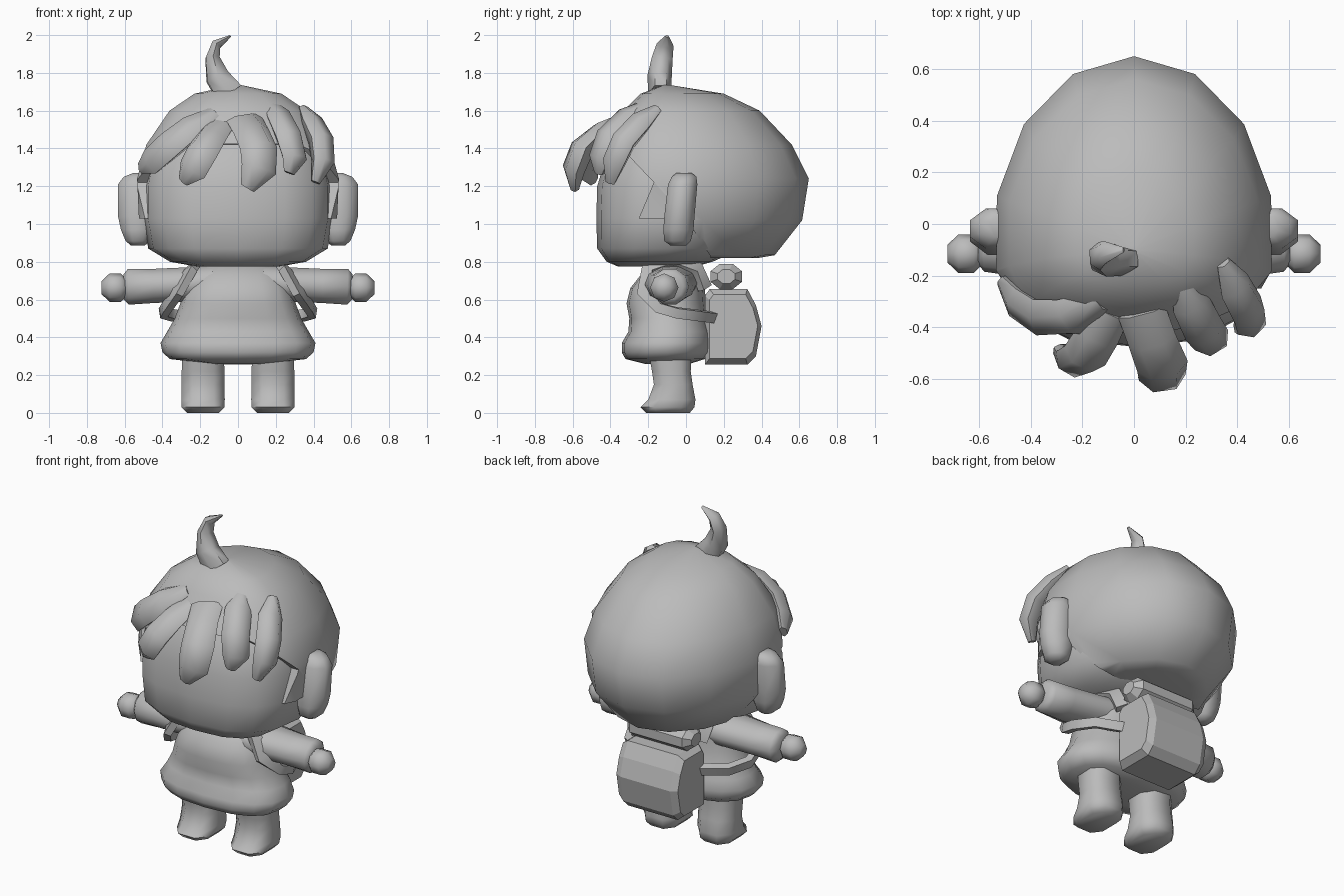
import bpy
import bmesh
from math import pi, cos, sin, radians, copysign
from mathutils import Vector

default_cube = bpy.data.objects.get("Cube")
if default_cube:
    bpy.data.objects.remove(default_cube, do_unlink=True)

# One plain grey for the whole figure
GREY = (0.5, 0.5, 0.5, 1)
clay = bpy.data.materials.new("plain_grey")
clay.use_nodes = True
clay.diffuse_color = GREY
clay.node_tree.nodes["Principled BSDF"].inputs["Base Color"].default_value = GREY


def shade(obj, angle):
    """Smooth the object, keeping edges above the angle sharp."""
    bpy.ops.object.select_all(action="DESELECT")
    obj.select_set(True)
    bpy.context.view_layer.objects.active = obj
    bpy.ops.object.shade_smooth_by_angle(angle=radians(angle))


def skin(name, rings, angle=60):
    """Bridge equal point rings into a closed solid."""
    bm = bmesh.new()
    loops = [[bm.verts.new(point) for point in ring] for ring in rings]
    count = len(loops[0])
    for low, high in zip(loops, loops[1:]):
        for i in range(count):
            j = (i + 1) % count
            bm.faces.new((low[i], low[j], high[j], high[i]))
    bm.faces.new(loops[0])
    bm.faces.new(loops[-1])
    bmesh.ops.recalc_face_normals(bm, faces=bm.faces)
    mesh = bpy.data.meshes.new(name)
    bm.to_mesh(mesh)
    bm.free()
    mesh.materials.append(clay)
    obj = bpy.data.objects.new(name, mesh)
    bpy.context.collection.objects.link(obj)
    if angle:
        shade(obj, angle)
    return obj


def squared(value, power):
    """Push a sine or cosine outward for a squarer oval (2 is round)."""
    return copysign(abs(value) ** (2 / power), value)


def loft(name, levels, sides=16, x=0, widest=0.5, flat=False, front_power=2, back_power=2):
    """Stack oval rings; each level is height, half width, front y, back y."""
    phase = pi / sides if flat else 0
    grow = 1 / squared(cos(phase), front_power)
    rings = []
    for z, half, front, back in levels:
        middle = front + widest * (back - front)
        ring = []
        for i in range(sides):
            a = 2 * pi * i / sides + phase + pi / 2
            depth, power = (back - middle, back_power) if sin(a) > 0 else (middle - front, front_power)
            ring.append((x + half * grow * squared(cos(a), power),
                         middle + depth * grow * squared(sin(a), power), z))
        rings.append(ring)
    return skin(name, rings)


def sweep(name, path, widths, thickness, centre, sides=6, angle=60, side=1):
    """Sweep a flattened section along a path, its face turned from a centre."""
    points = [Vector((side * x, y, z)) for x, y, z in path]
    centre = Vector(centre)
    rings = []
    for i, point in enumerate(points):
        tangent = (points[min(i + 1, len(points) - 1)] - points[max(i - 1, 0)]).normalized()
        across = tangent.cross(point - centre).normalized()
        out = across.cross(tangent)
        turn = pi / 4 if sides == 4 else 0
        rings.append([point + across * widths[i] * cos(2 * pi * k / sides + turn)
                      + out * thickness[i] * sin(2 * pi * k / sides + turn)
                      for k in range(sides)])
    return skin(name, rings, angle)


def prism(name, profile, sections):
    """Run a side profile across x, scaling it at each section."""
    cy = sum(y for y, z in profile) / len(profile)
    cz = sum(z for y, z in profile) / len(profile)
    return skin(name, [[(x, cy + (y - cy) * s, cz + (z - cz) * s) for y, z in profile]
                       for x, s in sections], angle=0)


# Face and skull
loft("face", [
    (0.775, 0.22, -0.36, 0.05), (0.8, 0.36, -0.42, 0.14), (0.87, 0.475, -0.47, 0.3),
    (1.03, 0.505, -0.475, 0.4), (1.2, 0.505, -0.47, 0.42),
    (1.4, 0.46, -0.41, 0.38), (1.55, 0.3, -0.28, 0.25)], front_power=2.7)

# Hair cap, with the face opening cut through from the side
hair = loft("hair_cap", [
    (0.82, 0.3, -0.35, 0.38), (0.835, 0.4, -0.4, 0.47), (1.02, 0.535, -0.485, 0.615),
    (1.24, 0.545, -0.485, 0.65), (1.42, 0.495, -0.43, 0.56), (1.6, 0.37, -0.33, 0.39),
    (1.69, 0.235, -0.24, 0.2), (1.735, 0.02, -0.12, -0.08)],
    sides=14, widest=0.385, front_power=2.5)
opening = prism("face_opening", [
    (-0.8, 1.45), (-0.36, 1.42), (-0.17, 1.22), (-0.25, 1.03),
    (0, 1.03), (0.13, 0.83), (0.13, 0.7), (-0.8, 0.7)], [(-1, 1), (1, 1)])
opening.hide_render = True
cut = hair.modifiers.new("opening", "BOOLEAN")
cut.operation = "DIFFERENCE"
cut.solver = "EXACT"
cut.object = opening
bpy.context.view_layer.objects.active = hair
bpy.ops.object.modifier_apply(modifier=cut.name)
bpy.data.objects.remove(opening, do_unlink=True)
shade(hair, 50)

# Fringe locks: half width, root fullness, path from root to tip
HEAD = (0, 0, 1.2)
locks = {
    "outer_right": (0.095, 0.5, [(-0.13, -0.3, 1.59), (-0.25, -0.36, 1.51), (-0.36, -0.36, 1.42),
                                 (-0.45, -0.3, 1.34), (-0.51, -0.22, 1.3)]),
    "inner_right": (0.09, 0.85, [(-0.09, -0.34, 1.53), (-0.14, -0.43, 1.46), (-0.19, -0.51, 1.38),
                                 (-0.24, -0.53, 1.29), (-0.29, -0.49, 1.23)]),
    "middle": (0.1, 0.95, [(0.03, -0.34, 1.56), (0.07, -0.45, 1.49), (0.11, -0.55, 1.4),
                           (0.11, -0.595, 1.29), (0.05, -0.59, 1.19)]),
    "inner_left": (0.08, 0.5, [(0.18, -0.21, 1.63), (0.22, -0.31, 1.565), (0.27, -0.41, 1.46),
                               (0.3, -0.45, 1.35), (0.27, -0.46, 1.27)]),
    "outer_left": (0.075, 0.4, [(0.345, -0.15, 1.61), (0.39, -0.24, 1.54), (0.44, -0.33, 1.44),
                                (0.45, -0.38, 1.33), (0.41, -0.4, 1.22)]),
}
for label, (width, root, path) in locks.items():
    sweep("fringe_" + label, path, [width * f for f in (root, 0.95, 1, 0.95, 0.4)],
          [0.025, 0.055, 0.065, 0.06, 0.025], HEAD)

# Curled tuft on the crown
sweep("hair_tuft", [(-0.045, -0.14, 1.69), (-0.11, -0.14, 1.78), (-0.135, -0.125, 1.88),
                    (-0.115, -0.11, 1.95), (-0.04, -0.1, 1.995)],
      [0.06, 0.065, 0.055, 0.045, 0.01], [0.085, 0.07, 0.042, 0.03, 0.006], (0.5, -0.1, 1.8))

# Tunic with a flared, rounded hem
loft("tunic", [
    (0.26, 0.15, -0.22, 0.02), (0.285, 0.36, -0.32, 0.1), (0.32, 0.4, -0.34, 0.14),
    (0.37, 0.41, -0.34, 0.145), (0.43, 0.375, -0.305, 0.14), (0.5, 0.335, -0.3, 0.115),
    (0.58, 0.305, -0.315, 0.105), (0.66, 0.28, -0.295, 0.1), (0.73, 0.25, -0.24, 0.1),
    (0.8, 0.19, -0.15, 0.08)], front_power=2.5, back_power=2.2)

for side, label in ((1, "left"), (-1, "right")):
    # Ears
    loft(label + "_ear", [
        (0.885, 0.035, -0.08, 0), (0.91, 0.065, -0.115, 0.025), (0.97, 0.09, -0.12, 0.04),
        (1.04, 0.105, -0.115, 0.045), (1.21, 0.105, -0.095, 0.06),
        (1.25, 0.075, -0.075, 0.055), (1.27, 0.025, -0.05, 0.03)],
        sides=8, x=side * 0.53, flat=True)
    # Sleeves, broad at the shoulder, and hands
    sweep(label + "_sleeve", [(0.13, -0.085, 0.69), (0.27, -0.085, 0.68), (0.45, -0.085, 0.672),
                              (0.58, -0.085, 0.668), (0.605, -0.085, 0.668)],
          [0.15, 0.14, 0.118, 0.1, 0.07], [0.1, 0.095, 0.095, 0.1, 0.07],
          (0, -0.085, 0), sides=10, side=side)
    radii = [0.035, 0.075, 0.075, 0.035]
    sweep(label + "_hand", [(0.58, -0.115, 0.663), (0.62, -0.115, 0.663),
                            (0.68, -0.115, 0.663), (0.722, -0.115, 0.663)],
          radii, radii, (0, -0.115, 0), sides=8, side=side)
    # Legs with rounded, boxy feet
    loft(label + "_leg", [
        (0, 0.085, -0.21, 0.02), (0.03, 0.113, -0.24, 0.045), (0.07, 0.115, -0.2, 0.05),
        (0.15, 0.113, -0.17, 0.035), (0.22, 0.113, -0.18, 0.025), (0.33, 0.11, -0.2, 0.03)],
        sides=8, x=side * 0.185, flat=True, front_power=2.6, back_power=2.6)
    # Pack straps over the shoulder and back under the arm
    sweep(label + "_strap", [(0.17, 0.1, 0.66), (0.19, 0.06, 0.76), (0.21, -0.07, 0.805),
                             (0.25, -0.2, 0.755), (0.32, -0.22, 0.64), (0.38, -0.14, 0.555),
                             (0.395, -0.05, 0.53), (0.34, 0.07, 0.515), (0.18, 0.15, 0.505)],
          [0.05] * 5 + [0.038] * 4, [0.03] * 9, (0, -0.08, 0.6), sides=4, angle=40, side=side)

# Faceted backpack with a bedroll on top
prism("backpack", [(0.1, 0.62), (0.125, 0.655), (0.325, 0.655), (0.37, 0.57), (0.4, 0.46),
                   (0.37, 0.3), (0.325, 0.255), (0.1, 0.255)],
      [(-0.21, 0.85), (-0.17, 1), (0.17, 1), (0.21, 0.85)])
prism("bedroll", [(0.213 + 0.09 * cos(a), 0.722 + 0.073 * sin(a))
                  for a in (pi * (k + 0.5) / 4 for k in range(8))],
      [(-0.22, 0.55), (-0.18, 1), (0.18, 1), (0.22, 0.55)])
